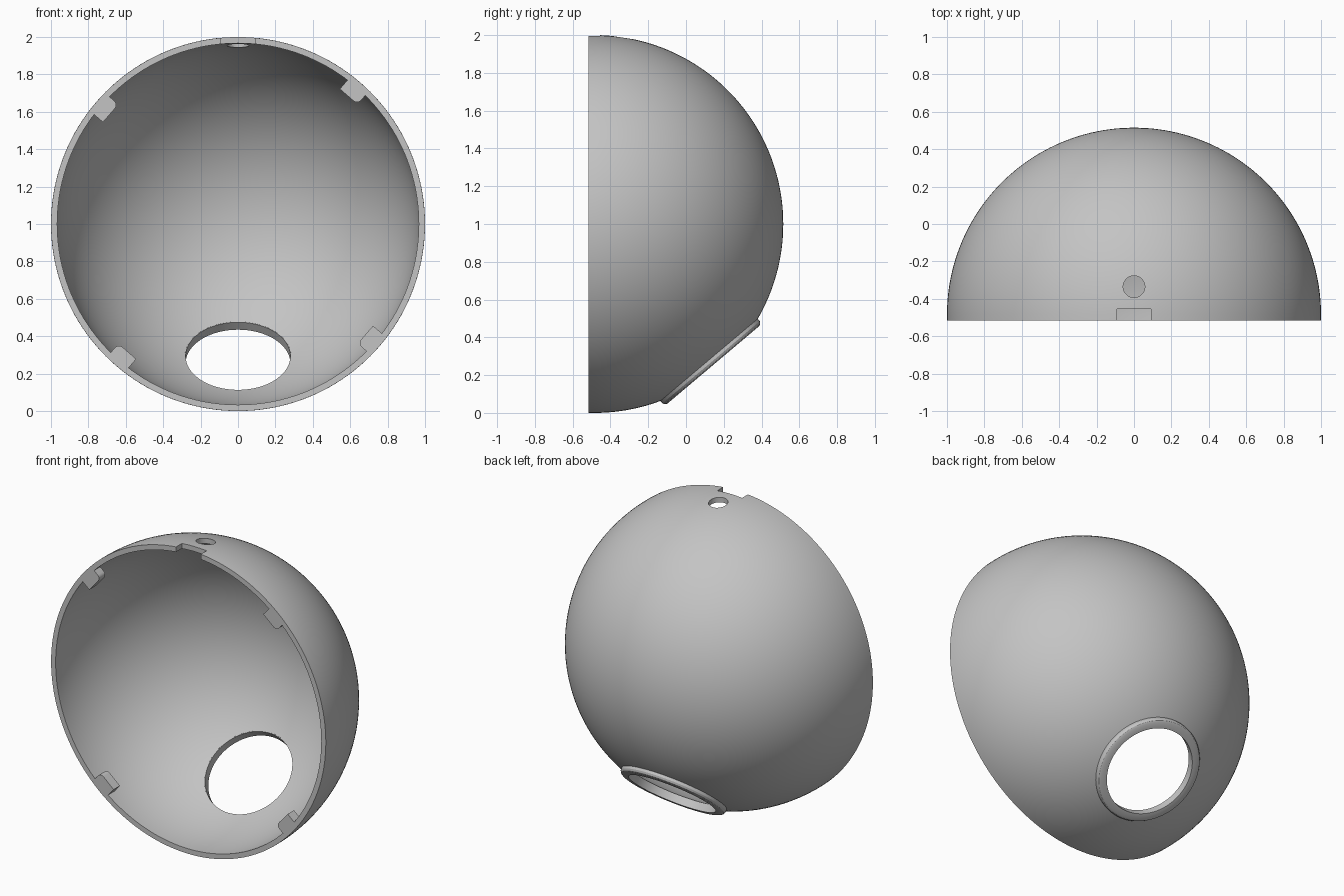
import bpy, bmesh
from math import sin, cos, asin, pi, radians
from mathutils import Vector, Matrix

if "Cube" in bpy.data.objects:
    bpy.data.objects.remove(bpy.data.objects["Cube"])

CENTRE = Vector((0, -0.485, 1))    # centre of the dome sphere
OUTER, INNER = 1.0, 0.967          # shell radii
RIM = -0.03                        # rim plane, measured along the dome axis
FRONT = CENTRE.y + RIM

grey = bpy.data.materials.new("plain grey")
grey.use_nodes = True
colour = (0.55, 0.55, 0.55, 1)
grey.diffuse_color = colour
grey.node_tree.nodes["Principled BSDF"].inputs["Base Color"].default_value = colour


def make_object(name, bm):
    bmesh.ops.recalc_face_normals(bm, faces=bm.faces)
    mesh = bpy.data.meshes.new(name)
    bm.to_mesh(mesh)
    bm.free()
    mesh.materials.append(grey)
    obj = bpy.data.objects.new(name, mesh)
    bpy.context.collection.objects.link(obj)
    return obj


def lathe(name, profile, origin, axis, steps):
    """Turn a closed (radius, height) outline around an axis."""
    bm = bmesh.new()
    verts = [bm.verts.new((r, 0, h)) for r, h in profile]
    pairs = zip(verts, verts[1:] + verts[:1])
    edges = [bm.edges.new(p) for p in pairs if p[0].co.x + p[1].co.x > 1e-6]
    bmesh.ops.spin(bm, geom=verts + edges, axis=(0, 0, 1), cent=(0, 0, 0),
                   angle=2 * pi, steps=steps)
    bmesh.ops.remove_doubles(bm, verts=bm.verts, dist=1e-5)
    turn = Vector(axis).to_track_quat('Z', 'Y').to_matrix().to_4x4()
    bm.transform(Matrix.Translation(origin) @ turn)
    return make_object(name, bm)


def rod(name, radius, low, high, origin, axis):
    return lathe(name, [(0, low), (radius, low), (radius, high), (0, high)],
                 origin, axis, 64)


def cut(target, cutter):
    mod = target.modifiers.new("cut", 'BOOLEAN')
    mod.operation = 'DIFFERENCE'
    mod.solver = 'EXACT'
    mod.object = cutter
    bpy.context.view_layer.objects.active = target
    bpy.ops.object.modifier_apply(modifier=mod.name)
    bpy.data.objects.remove(cutter)


def smooth(obj):
    bpy.ops.object.select_all(action='DESELECT')
    obj.select_set(True)
    bpy.context.view_layer.objects.active = obj
    bpy.ops.object.shade_smooth_by_angle(angle=radians(30))


# Hollow dome, open at the front
def arc(radius, count=48):
    start = asin(RIM / radius)
    angles = [start + (pi / 2 - start) * i / count for i in range(count + 1)]
    return [(radius * max(cos(a), 0), radius * sin(a)) for a in angles[:-1]] + [(0, radius)]


shell = lathe("dome_shell", arc(OUTER) + arc(INNER)[::-1], CENTRE, (0, 1, 0), 160)

# Large port, small top hole and rim notch
port_axis = Vector((0, 0.645, -0.764)).normalized()
cut(shell, rod("port_cutter", 0.284, 0.8, 1.1, CENTRE, port_axis))
cut(shell, rod("hole_cutter", 0.058, 0.8, 1.1, (0, -0.335, 1), (0, 0, 1)))
bm = bmesh.new()
bmesh.ops.create_cube(bm, size=1, matrix=Matrix.Translation((0, FRONT - 0.04, 2))
                      @ Matrix.Diagonal((0.18, 0.2, 0.3, 1)))
cut(shell, make_object("notch_cutter", bm))
smooth(shell)

# Raised collar around the large port
collar = lathe("port_collar", [(0.28, 0.924), (0.28, 0.976), (0.318, 0.976),
                               (0.33, 0.97), (0.337, 0.958), (0.337, 0.935)],
               CENTRE, port_axis, 96)
smooth(collar)

# Four locking tabs inside the rim, each with one rounded corner
HALF, LOW, HIGH, ROUND, DEPTH = 0.063, 0.902, 0.98, 0.028, 0.065
outline = [(LOW, HALF), (HIGH, HALF), (HIGH, -HALF)]
for i in range(7):
    a = pi / 2 * i / 6
    outline.append((LOW + ROUND - ROUND * sin(a), -HALF + ROUND - ROUND * cos(a)))

for i, name in enumerate(("upper_left", "upper_right", "lower_right", "lower_left")):
    a = radians(49 + 90 * i)
    bm = bmesh.new()
    face = bm.faces.new([bm.verts.new((r * cos(a) - t * sin(a), FRONT,
                                       CENTRE.z + r * sin(a) + t * cos(a)))
                         for r, t in outline])
    back = bmesh.ops.extrude_face_region(bm, geom=[face], use_keep_orig=True)
    bmesh.ops.translate(bm, vec=(0, DEPTH, 0),
                        verts=[v for v in back["geom"] if isinstance(v, bmesh.types.BMVert)])
    smooth(make_object(name + "_tab", bm))
